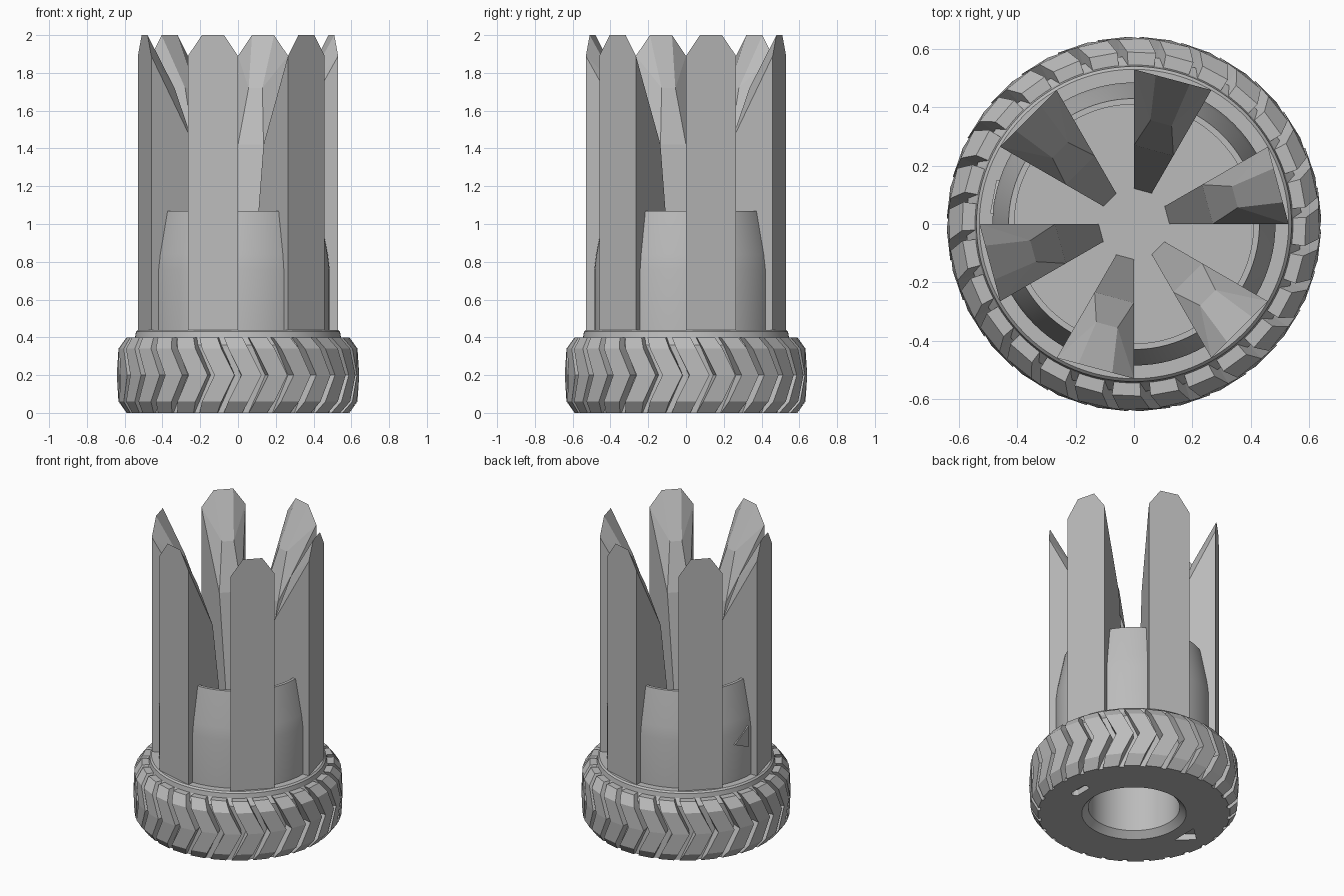
import bpy, bmesh, math
from mathutils import Vector

cube = bpy.data.objects.get("Cube")
if cube:
    bpy.data.objects.remove(cube, do_unlink=True)

grey = bpy.data.materials.new("plain grey")
grey.use_nodes = True
grey.diffuse_color = (0.5, 0.5, 0.5, 1)
grey.node_tree.nodes["Principled BSDF"].inputs["Base Color"].default_value = (0.5, 0.5, 0.5, 1)


def polar(r, deg, z):
    a = math.radians(deg)
    return Vector((r * math.cos(a), r * math.sin(a), z))


def finish(bm, name, smooth=False):
    bmesh.ops.remove_doubles(bm, verts=bm.verts, dist=1e-5)
    bmesh.ops.recalc_face_normals(bm, faces=bm.faces)
    mesh = bpy.data.meshes.new(name)
    bm.to_mesh(mesh)
    bm.free()
    mesh.materials.append(grey)
    obj = bpy.data.objects.new(name, mesh)
    bpy.context.collection.objects.link(obj)
    if smooth:
        bpy.ops.object.select_all(action='DESELECT')
        obj.select_set(True)
        bpy.context.view_layer.objects.active = obj
        bpy.ops.object.shade_smooth_by_angle(angle=math.radians(25))
    return obj


def lathe(name, profile, closed=False, steps=96):
    bm = bmesh.new()
    verts = [bm.verts.new((r, 0, z)) for r, z in profile]
    edges = [bm.edges.new(p) for p in zip(verts, verts[1:])]
    if closed:
        edges.append(bm.edges.new((verts[-1], verts[0])))
    bmesh.ops.spin(bm, geom=verts + edges, cent=(0, 0, 0), axis=(0, 0, 1),
                   angle=math.tau, steps=steps)
    return finish(bm, name, smooth=True)


def prism(name, outline, offset):
    """Extrude a flat outline along an offset vector."""
    bm = bmesh.new()
    face = bm.faces.new([bm.verts.new(p) for p in outline])
    ext = bmesh.ops.extrude_face_region(bm, geom=[face], use_keep_orig=True)
    moved = [g for g in ext["geom"] if isinstance(g, bmesh.types.BMVert)]
    bmesh.ops.translate(bm, verts=moved, vec=offset)
    return finish(bm, name)


# Wheel-shaped base with a socket underneath
base = lathe("base", [(0, .38), (.28, .38), (.28, .04), (.32, 0), (.575, 0),
                      (.575, .36), (.545, .40), (.54, .43), (.53, .44), (0, .44)])

# Slot and arrow recesses in the underside
slot = [(.43 + .025 * math.cos(a), math.copysign(.045, math.sin(a)) + .025 * math.sin(a), -.02)
        for a in (math.radians(15 + 30 * i) for i in range(12))]
arrow = [(-.4, -.09, -.02), (-.4, .09, -.02), (-.5, 0, -.02)]
for name, outline in (("slot_cutter", slot), ("arrow_cutter", arrow)):
    cutter = prism(name, outline, (0, 0, .06))
    cutter.hide_render = True
    cutter.hide_viewport = True
    cutter.display_type = 'WIRE'
    mod = base.modifiers.new(name, 'BOOLEAN')
    mod.operation = 'DIFFERENCE'
    mod.object = cutter

# Chevron tread blocks
COUNT = 28
PITCH = 360 / COUNT
bm = bmesh.new()
for i in range(COUNT):
    rings = []
    for z, r in ((0, .59), (.06, .635), (.2, .642), (.34, .635), (.40, .59)):
        mid = PITCH * (i + .5) - 9 * abs(z - .2) / .2
        half = PITCH * .37
        inner = .56 if z < .38 else .545
        rings.append([bm.verts.new(polar(rad, mid + side, z)) for rad, side in
                      ((inner, -half), (r, -half), (r, half), (inner, half))])
    for low, high in zip(rings, rings[1:]):
        for k in range(4):
            n = (k + 1) % 4
            bm.faces.new((low[k], low[n], high[n], high[k]))
    bm.faces.new(rings[0])
    bm.faces.new(rings[-1])
finish(bm, "tread")

# Thin-walled cup, tapered at the top
lathe("cup", [(.41, .43), (.485, .43), (.485, .76), (.475, .84), (.43, 1.07), (.41, 1.07)],
      closed=True)

# Six upright prongs, each a 30 degree wedge with a faceted tip
for i in range(6):
    start = 60 * i
    bm = bmesh.new()
    sides = []
    left, right = polar(.53, start, 2), polar(.53, start + 30, 2)
    for deg, ridge, t in ((start, start + 9, .28), (start + 30, start + 21, .72)):
        pts = dict(foot=polar(.12, deg, .43), heel=polar(.53, deg, .43),
                   corner=polar(.53, deg, 1.89), knee=polar(.27, deg, 1.42),
                   ridge=polar(.36, ridge, 1.72), tip=left.lerp(right, t))
        sides.append({k: bm.verts.new(p) for k, p in pts.items()})
    a, b = sides
    for s in sides:
        bm.faces.new([s[k] for k in ("foot", "heel", "corner", "knee")])
        bm.faces.new([s[k] for k in ("knee", "corner", "ridge")])
        bm.faces.new([s[k] for k in ("corner", "tip", "ridge")])
    for low, high in (("foot", "knee"), ("knee", "ridge"), ("ridge", "tip"), ("foot", "heel")):
        bm.faces.new((a[low], b[low], b[high], a[high]))
    bm.faces.new([a["heel"], b["heel"], b["corner"], b["tip"], a["tip"], a["corner"]])
    finish(bm, f"prong_{i + 1}")

# Raised pointer on the cup wall
prism("pointer", [polar(.475, 176, .64), polar(.475, 176, .78), polar(.475, 162, .69)],
      polar(.02, 168, 0))
